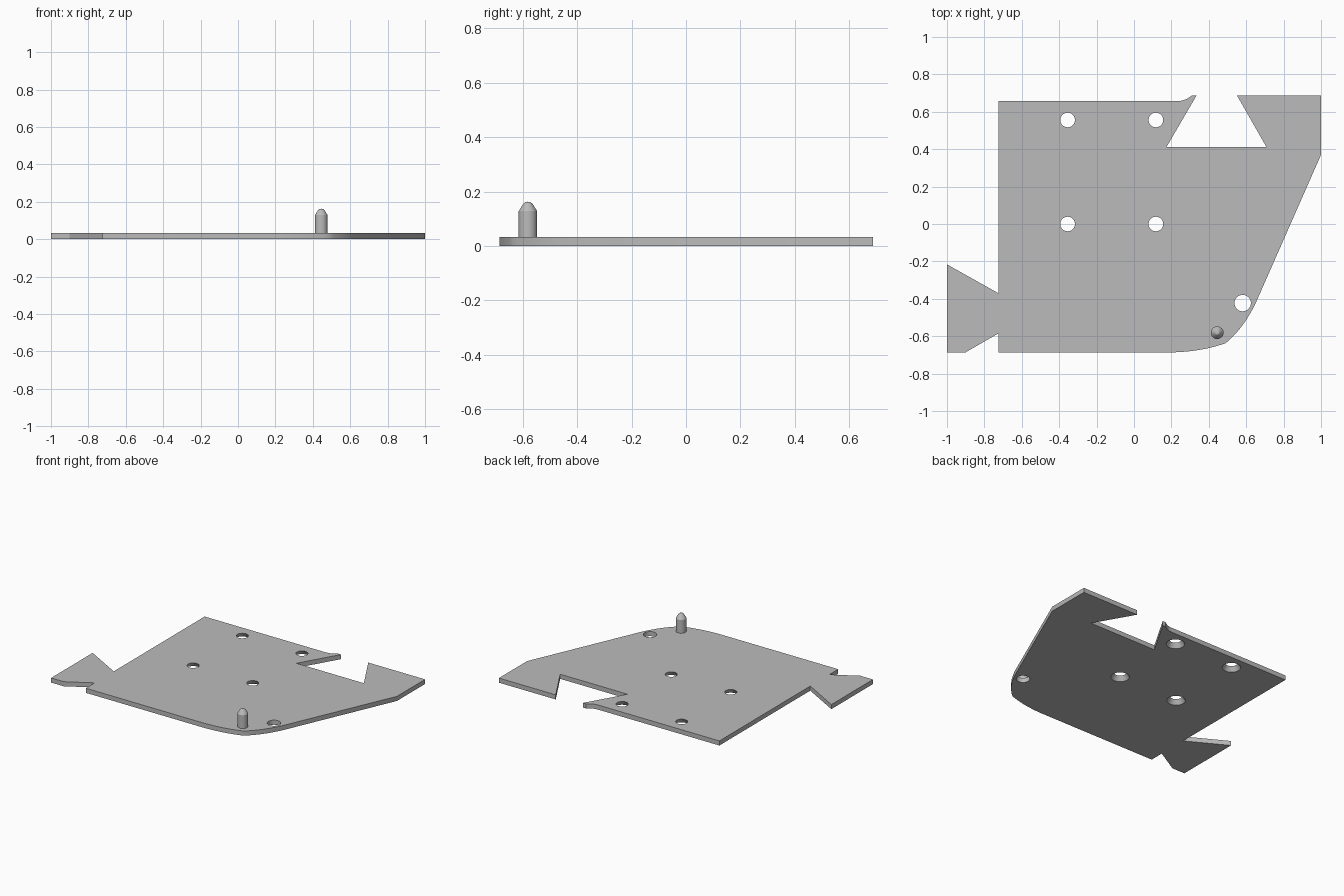
import bpy, bmesh, math

if "Cube" in bpy.data.objects:
    bpy.data.objects.remove(bpy.data.objects["Cube"])

T = 0.033  # plate thickness

grey = bpy.data.materials.new("plain grey")
grey.diffuse_color = (0.5, 0.5, 0.5, 1)
grey.use_nodes = True
grey.node_tree.nodes["Principled BSDF"].inputs["Base Color"].default_value = grey.diffuse_color


def add_object(name, bm):
    bmesh.ops.recalc_face_normals(bm, faces=bm.faces)
    mesh = bpy.data.meshes.new(name)
    bm.to_mesh(mesh)
    bm.free()
    obj = bpy.data.objects.new(name, mesh)
    obj.data.materials.append(grey)
    bpy.context.collection.objects.link(obj)
    return obj


def smooth(obj):
    bpy.ops.object.select_all(action='DESELECT')
    obj.select_set(True)
    bpy.context.view_layer.objects.active = obj
    bpy.ops.object.shade_smooth_by_angle(angle=math.radians(25))


def bend(a, c, b, n=8):
    """Points of a quadratic curve from a to b, pulled toward c."""
    return [tuple((1 - t) ** 2 * p + 2 * t * (1 - t) * q + t * t * r
                  for p, q, r in zip(a, c, b))
            for t in (i / n for i in range(n + 1))]


# Plate outline: dovetail tab on the left, dovetail notch at the back,
# curved front right corner
outline = [(-1, -0.216), (-1, -0.686), (-0.9, -0.686), (-0.725, -0.585), (-0.725, -0.686)]
outline += bend((0.22, -0.686), (0.37, -0.68), (0.49, -0.637))
outline += bend((0.49, -0.637), (0.585, -0.56), (0.652, -0.42))[1:]
outline += [(1, 0.37), (1, 0.688), (0.55, 0.688), (0.708, 0.412), (0.174, 0.412), (0.335, 0.688)]
outline += bend((0.31, 0.688), (0.275, 0.657), (0.235, 0.658), 5)
outline += [(-0.725, 0.658), (-0.725, -0.37)]

bm = bmesh.new()
face = bm.faces.new([bm.verts.new((x, y, 0)) for x, y in outline])
top = bmesh.ops.extrude_face_region(bm, geom=[face])
bmesh.ops.translate(bm, vec=(0, 0, T),
                    verts=[v for v in top["geom"] if isinstance(v, bmesh.types.BMVert)])
plate = add_object("plate", bm)

# Holes: four countersunk from below, one straight (x, y, bottom radius, top radius)
holes = [(x, y, 0.06, 0.039) for x in (-0.355, 0.117) for y in (0, 0.556)]
holes.append((0.581, -0.423, 0.044, 0.044))
bm = bmesh.new()
for x, y, low, high in holes:
    slope = (high - low) / T
    ends = [(-0.01, low - 0.01 * slope), (T + 0.01, high + 0.01 * slope)]
    rings = [[bm.verts.new((x + r * math.cos(k * math.tau / 32),
                            y + r * math.sin(k * math.tau / 32), z)) for k in range(32)]
             for z, r in ends]
    for ring in rings:
        bm.faces.new(ring)
    for k in range(32):
        j = (k + 1) % 32
        bm.faces.new((rings[0][k], rings[0][j], rings[1][j], rings[1][k]))
cutter = add_object("hole_cutter", bm)
cutter.hide_render = True
cutter.hide_viewport = True

cut = plate.modifiers.new("holes", 'BOOLEAN')
cut.operation = 'DIFFERENCE'
cut.solver = 'EXACT'
cut.object = cutter
bpy.context.view_layer.update()
graph = bpy.context.evaluated_depsgraph_get()
plate.data = bpy.data.meshes.new_from_object(plate.evaluated_get(graph))
plate.modifiers.clear()
bpy.data.objects.remove(cutter)
smooth(plate)

# Locating pin with a tapered, rounded tip
profile = [(0.034, T - 0.01), (0.034, 0.128), (0.018, 0.154), (0.01, 0.161), (0, 0.163)]
bm = bmesh.new()
verts = [bm.verts.new((r, 0, z)) for r, z in profile]
edges = [bm.edges.new(pair) for pair in zip(verts, verts[1:])]
bmesh.ops.spin(bm, geom=verts + edges, cent=(0, 0, 0), axis=(0, 0, 1),
               angle=math.tau, steps=32)
bmesh.ops.remove_doubles(bm, verts=bm.verts, dist=0.0005)
bmesh.ops.translate(bm, verts=bm.verts, vec=(0.445, -0.581, 0))
smooth(add_object("locating_pin", bm))
